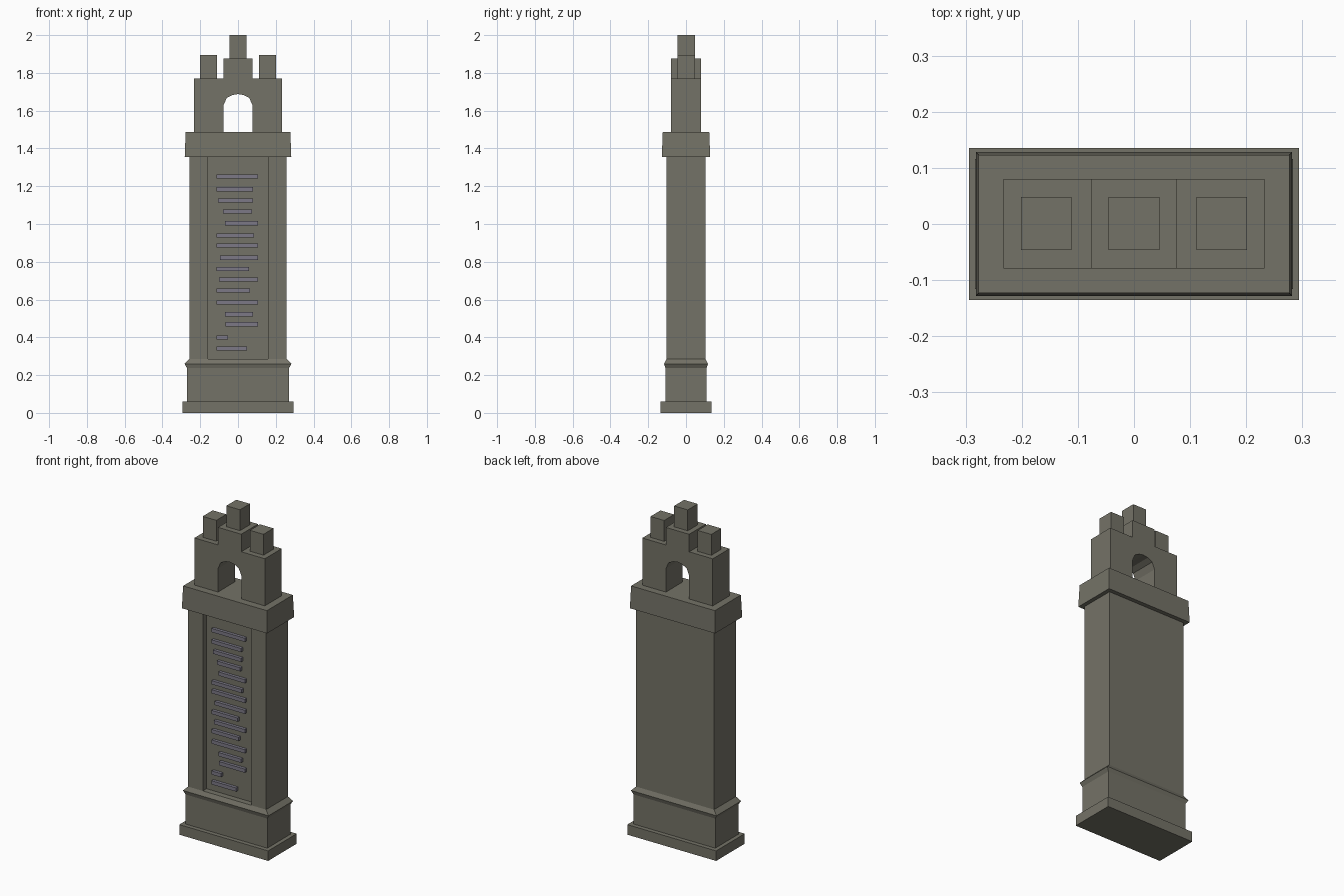
import bpy
import bmesh
from mathutils import Vector

if "Cube" in bpy.data.objects:
    bpy.data.objects.remove(bpy.data.objects["Cube"])


def material(name, rgb):
    m = bpy.data.materials.new(name)
    m.diffuse_color = (*rgb, 1)
    m.use_nodes = True
    m.node_tree.nodes["Principled BSDF"].inputs["Base Color"].default_value = m.diffuse_color
    return m


STONE = material("stone", (0.175, 0.17, 0.135))
BAR = material("bar_grey", (0.2, 0.19, 0.24))


def finish(bm, name, mat):
    bmesh.ops.recalc_face_normals(bm, faces=bm.faces[:])
    me = bpy.data.meshes.new(name)
    bm.to_mesh(me)
    bm.free()
    me.materials.append(mat)
    ob = bpy.data.objects.new(name, me)
    bpy.context.collection.objects.link(ob)
    return ob


def loft(name, sections, mat=STONE, centre=(0, 0)):
    """Stack of rectangles (half_x, half_y, z) joined into a closed solid."""
    bm = bmesh.new()
    cx, cy = centre
    rings = [[bm.verts.new((cx + sx * hx, cy + sy * hy, z))
              for sx, sy in ((-1, -1), (1, -1), (1, 1), (-1, 1))]
             for hx, hy, z in sections]
    for a, b in zip(rings, rings[1:]):
        for i in range(4):
            j = (i + 1) % 4
            bm.faces.new((a[i], a[j], b[j], b[i]))
    bm.faces.new(rings[0][::-1])
    bm.faces.new(rings[-1])
    return finish(bm, name, mat)


def extrude(name, points, vec, mat=STONE):
    """Closed outline extruded along a vector."""
    bm = bmesh.new()
    face = bm.faces.new([bm.verts.new(p) for p in points])
    out = bmesh.ops.extrude_face_region(bm, geom=[face], use_keep_orig=True)
    verts = [g for g in out["geom"] if isinstance(g, bmesh.types.BMVert)]
    bmesh.ops.translate(bm, verts=verts, vec=Vector(vec))
    return finish(bm, name, mat)


# Base: plinth, pedestal block and pointed moulding
loft("plinth", [(0.294, 0.135, 0), (0.294, 0.135, 0.06)])
loft("pedestal", [(0.27, 0.109, 0.06), (0.27, 0.109, 0.237)])
loft("moulding", [(0.27, 0.109, 0.237), (0.283, 0.116, 0.26), (0.258, 0.103, 0.285)])

# Shaft: U-shaped plan leaves a recessed panel in the front
FLOOR = -0.068
half = [(0.16, FLOOR), (0.16, -0.103), (0.258, -0.103), (0.258, 0.103)]
plan = half + [(-x, y) for x, y in reversed(half)]
extrude("shaft", [(x, y, 0.285) for x, y in plan], (0, 0, 1.07))

# Cap slab, slightly tapered
loft("cap", [(0.282, 0.128, 1.355), (0.277, 0.123, 1.488)])

# Crown: stepped gable with a faceted arch opening
half = [(0.03, 1.683), (0.06, 1.667), (0.077, 1.628), (0.077, 1.488),
        (0.233, 1.488), (0.233, 1.77), (0.077, 1.77), (0.077, 1.875)]
outline = [(0, 1.688)] + half + [(-x, z) for x, z in reversed(half)]
extrude("crown", [(x, -0.079, z) for x, z in outline], (0, 0.159, 0))

# Pinnacles
for name, x, z, top in (("left_pinnacle", -0.156, 1.77, 1.895),
                        ("centre_pinnacle", 0, 1.875, 2.0),
                        ("right_pinnacle", 0.156, 1.77, 1.895)):
    loft(name, [(0.045, 0.047, z), (0.045, 0.047, top)], centre=(x, 0.001))

# Raised bars in the panel: left, right, height
bars = [(-.115, .105, 1.252), (-.115, .08, 1.184), (-.105, .08, 1.125),
        (-.08, .075, 1.067), (-.07, .105, 1.004), (-.115, .085, .94),
        (-.115, .105, .886), (-.095, .105, .821), (-.115, .058, .762),
        (-.10, .105, .706), (-.115, .064, .648), (-.115, .105, .585),
        (-.07, .08, .522), (-.066, .105, .469), (-.115, -.053, .4),
        (-.115, .048, .341)]
for i, (x0, x1, z) in enumerate(bars):
    loft(f"panel_bar_{i + 1}",
         [((x1 - x0) / 2, 0.01, z - 0.011), ((x1 - x0) / 2, 0.01, z + 0.011)],
         BAR, ((x0 + x1) / 2, FLOOR - 0.008))
